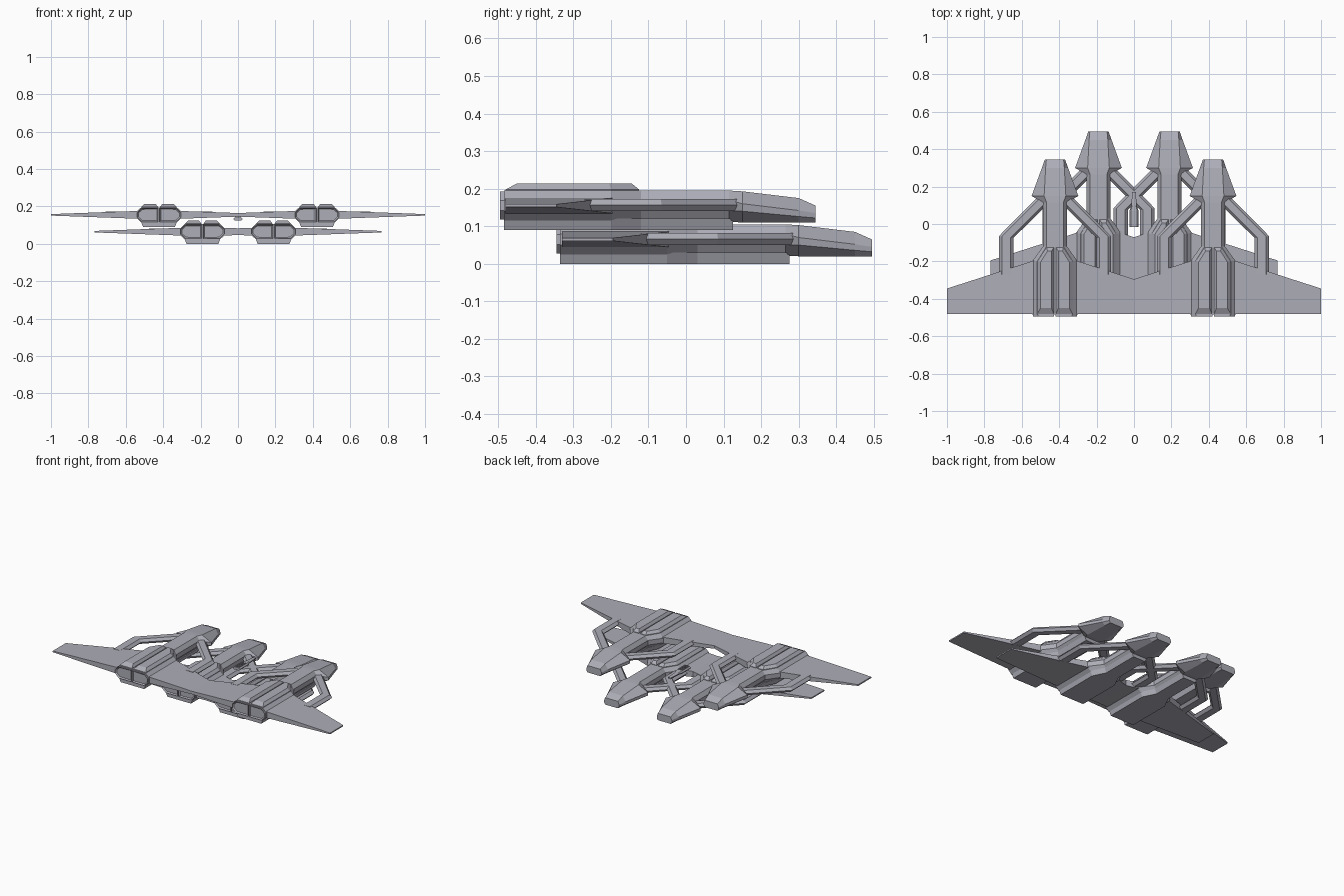
import bpy
import bmesh

cube = bpy.data.objects.get("Cube")
if cube:
    bpy.data.objects.remove(cube, do_unlink=True)

hull = bpy.data.materials.new("hull_grey")
hull.use_nodes = True
colour = (0.42, 0.42, 0.48, 1)
hull.diffuse_color = colour
hull.node_tree.nodes["Principled BSDF"].inputs["Base Color"].default_value = colour


def loft(bm, rings):
    """Skin a list of equal-length point rings and cap both ends."""
    rows = [[bm.verts.new(p) for p in ring] for ring in rings]
    n = len(rows[0])
    for a, b in zip(rows, rows[1:]):
        for i in range(n):
            j = (i + 1) % n
            bm.faces.new((a[i], a[j], b[j], b[i]))
    first = bm.faces.new(rows[0])
    bm.faces.new(rows[-1])
    return first


def octagon(y, wide, narrow, z0, zlow, zhigh, z1):
    """Symmetric eight-sided section standing at y."""
    right = [(narrow, z0), (wide, zlow), (wide, zhigh), (narrow, z1)]
    return [(x, y, z) for x, z in right] + [(-x, y, z) for x, z in reversed(right)]


def mirrored(points, side):
    return [(x * side, y, z) for x, y, z in points]


def finish(bm, name):
    bmesh.ops.recalc_face_normals(bm, faces=bm.faces)
    mesh = bpy.data.meshes.new(name)
    bm.to_mesh(mesh)
    bm.free()
    mesh.materials.append(hull)
    return mesh


def fuselage():
    # engine block, slim neck and faceted nose in one skin
    bm = bmesh.new()
    sections = [
        (-0.485, 0.122, 0.095, 0.025, 0.05, 0.08, 0.105),
        (-0.2, 0.122, 0.095, 0.025, 0.05, 0.08, 0.105),
        (-0.12, 0.064, 0.045, 0.025, 0.05, 0.08, 0.105),
        (0.115, 0.064, 0.045, 0.022, 0.05, 0.08, 0.105),
        (0.15, 0.125, 0.058, 0.02, 0.05, 0.07, 0.103),
        (0.3, 0.07, 0.05, 0.02, 0.036, 0.052, 0.085),
        (0.345, 0.054, 0.046, 0.02, 0.032, 0.045, 0.065),
    ]
    loft(bm, [octagon(*s) for s in sections])
    return finish(bm, "fuselage")


def keel():
    bm = bmesh.new()
    plan = [(-0.485, 0.085), (-0.2, 0.085), (-0.12, 0.045), (0.125, 0.045)]
    loft(bm, [[(-w, y, 0), (w, y, 0), (w + 0.012, y, 0.03), (-w - 0.012, y, 0.03)]
              for y, w in plan])
    return finish(bm, "keel")


def nozzles():
    # paired end panels with recessed centres
    bm = bmesh.new()
    outline = [(0.004, 0.028), (0.092, 0.028), (0.117, 0.052),
               (0.117, 0.078), (0.092, 0.102), (0.004, 0.102)]
    for side in (1, -1):
        end = loft(bm, [mirrored([(x, y, z) for x, z in outline], side)
                        for y in (-0.495, -0.47)])
        bmesh.ops.recalc_face_normals(bm, faces=bm.faces)
        bmesh.ops.inset_individual(bm, faces=[end], thickness=0.008)
        bmesh.ops.translate(bm, verts=end.verts, vec=(0, 0.008, 0))
    return finish(bm, "engine_nozzles")


def ridges():
    # two raised, chamfered covers on the engine block
    bm = bmesh.new()
    base = [(0.006, -0.48), (0.094, -0.48), (0.094, -0.2), (0.045, -0.125), (0.006, -0.125)]
    top = [(0.018, -0.45), (0.078, -0.45), (0.078, -0.205), (0.04, -0.145), (0.018, -0.145)]
    for side in (1, -1):
        loft(bm, [mirrored([(x, y, z) for x, y in ring], side)
                  for ring, z in ((base, 0.1), (base, 0.108), (top, 0.124))])
    return finish(bm, "engine_ridges")


def wings():
    bm = bmesh.new()
    for side in (1, -1):
        loft(bm, [mirrored([(x, -0.48, 0.065 - t), (x, lead, 0.065 - t),
                            (x, lead, 0.065 + t), (x, -0.48, 0.065 + t)], side)
                  for x, lead, t in ((0.08, -0.185, 0.022), (0.5775, -0.345, 0.004))])
    return finish(bm, "wings")


def struts():
    # six-sided braces from nose to wing
    bm = bmesh.new()
    stations = [((0.045, 0.1), (0.09, 0.147)),
                ((0.2225, -0.075), (0.3, -0.065)),
                ((0.2225, -0.27), (0.3, -0.27))]
    for side in (1, -1):
        rings = []
        for (ax, ay), (bx, by) in stations:
            def at(f, z):
                return (ax + (bx - ax) * f, ay + (by - ay) * f, z)
            rings.append(mirrored([at(0, 0.066), at(0.2, 0.05), at(0.8, 0.05),
                                   at(1, 0.066), at(0.8, 0.082), at(0.2, 0.082)], side))
        loft(bm, rings)
    return finish(bm, "struts")


def central_pod():
    # small craft nested between the four larger ones
    bm = bmesh.new()
    loft(bm, [octagon(y, w, w * 0.7, 0.125, 0.13, 0.135, top)
              for y, w, top in ((-0.015, 0.024, 0.142), (0.07, 0.024, 0.142),
                                (0.1, 0.014, 0.14), (0.17, 0.01, 0.134))])
    for x in (-0.012, 0, 0.012):
        loft(bm, [[(x - 0.003, y, 0.14), (x + 0.003, y, 0.14),
                   (x + 0.003, y, 0.147), (x - 0.003, y, 0.147)] for y in (-0.01, 0.06)])
    return finish(bm, "central_pod")


def place(mesh, name, location):
    obj = bpy.data.objects.new(name, mesh)
    obj.location = location
    bpy.context.collection.objects.link(obj)


# four identical craft in two staggered layers
parts = [fuselage(), keel(), nozzles(), ridges(), wings(), struts()]
for layer, spread, y, z in (("upper", 0.4225, 0, 0.09), ("lower", 0.19, 0.15, 0)):
    for label, side in (("left", 1), ("right", -1)):
        for mesh in parts:
            place(mesh, f"{layer}_{label}_{mesh.name}", (side * spread, y, z))
place(central_pod(), "central_pod", (0, 0, 0))
